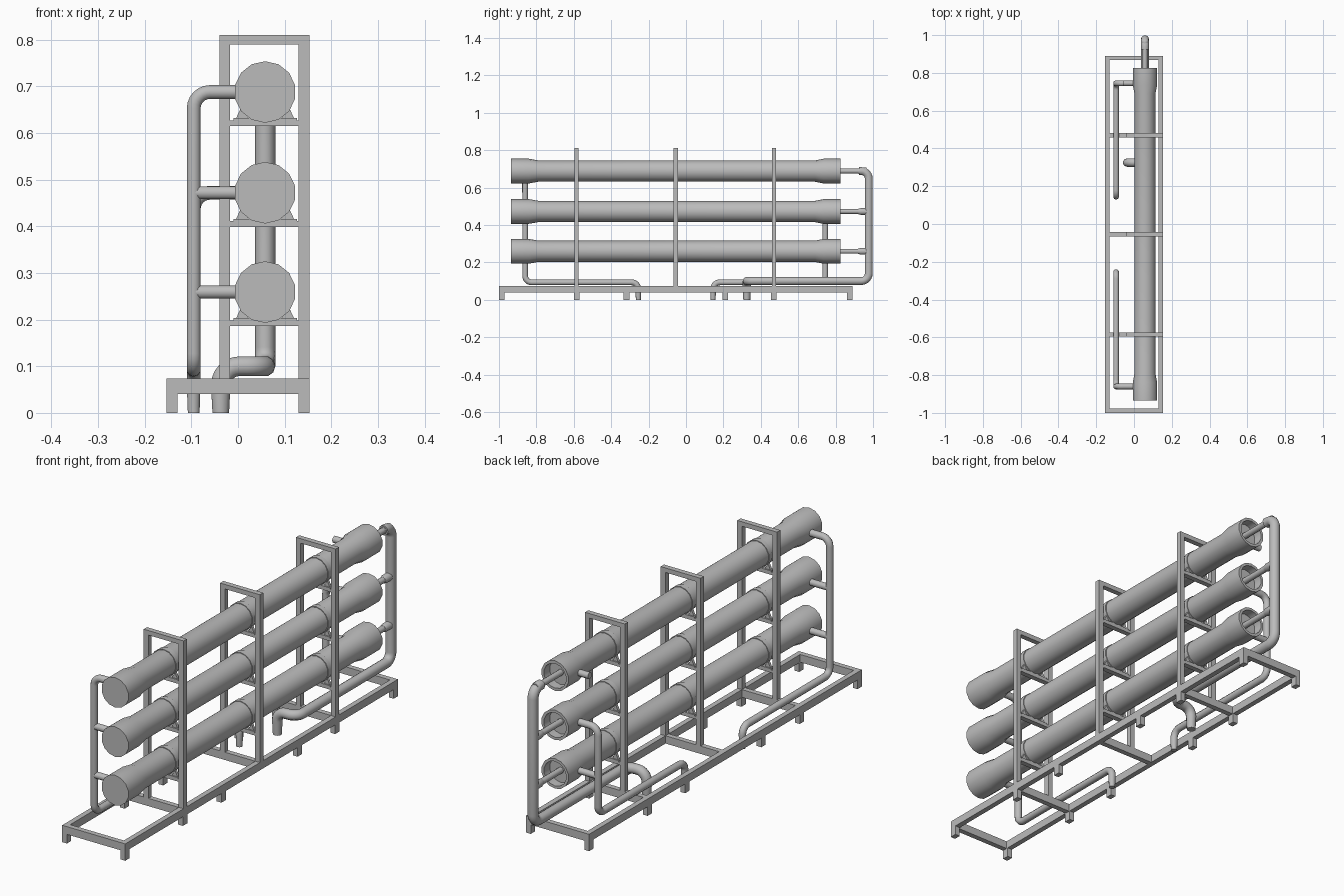
import bpy, bmesh, math
from mathutils import Vector

cube = bpy.data.objects.get("Cube")
if cube:
    bpy.data.objects.remove(cube, do_unlink=True)

grey = bpy.data.materials.new("painted_grey")
grey.use_nodes = True
COLOUR = (0.5, 0.5, 0.5, 1)
grey.diffuse_color = COLOUR
grey.node_tree.nodes["Principled BSDF"].inputs["Base Color"].default_value = COLOUR

TUBE_X = 0.058
TUBE_Z = (0.259, 0.472, 0.688)
PORTAL_Y = (-0.585, -0.055, 0.47)
BAR = 0.023
SIDE = 0.153


def finish(name, bm, smooth=False):
    bmesh.ops.recalc_face_normals(bm, faces=bm.faces)
    mesh = bpy.data.meshes.new(name)
    bm.to_mesh(mesh)
    bm.free()
    mesh.materials.append(grey)
    obj = bpy.data.objects.new(name, mesh)
    bpy.context.collection.objects.link(obj)
    if smooth:
        shade(obj)
    return obj


def shade(obj):
    bpy.ops.object.select_all(action='DESELECT')
    obj.select_set(True)
    bpy.context.view_layer.objects.active = obj
    bpy.ops.object.shade_smooth_by_angle(angle=math.radians(40))


def box(bm, x0, x1, y0, y1, z0, z1):
    made = bmesh.ops.create_cube(bm, size=1)["verts"]
    for v in made:
        v.co = ((x0 + x1) / 2 + v.co.x * (x1 - x0),
                (y0 + y1) / 2 + v.co.y * (y1 - y0),
                (z0 + z1) / 2 + v.co.z * (z1 - z0))


def lathe(name, profile, z, sides=14, closed=False):
    """Turn (y, radius) pairs around the tube axis."""
    bm = bmesh.new()
    rings = []
    for y, r in profile:
        rings.append([bm.verts.new((TUBE_X + r * math.sin(math.tau * i / sides), y,
                                    z + r * math.cos(math.tau * i / sides)))
                      for i in range(sides)])
    pairs = list(zip(rings, rings[1:]))
    if closed:
        pairs.append((rings[-1], rings[0]))
    else:
        bm.faces.new(rings[0])
        bm.faces.new(rings[-1])
    for a, b in pairs:
        for i in range(sides):
            j = (i + 1) % sides
            bm.faces.new((a[i], a[j], b[j], b[i]))
    return finish(name, bm, True)


def pipe(name, points, radius, bend=0.035, end_scale=1.0):
    """Round pipe through the points, with filleted corners."""
    pts = [Vector(p) for p in points]
    path = [pts[0]]
    for a, b, c in zip(pts, pts[1:], pts[2:]):
        p, q = b + (a - b).normalized() * bend, b + (c - b).normalized() * bend
        centre = p + q - b
        for i in range(7):
            t = math.pi / 2 * i / 6
            path.append(centre + (p - centre) * math.cos(t) + (q - centre) * math.sin(t))
    path.append(pts[-1])
    curve = bpy.data.curves.new(name, 'CURVE')
    curve.dimensions = '3D'
    curve.bevel_depth = radius
    curve.bevel_resolution = 3
    curve.use_fill_caps = True
    spline = curve.splines.new('POLY')
    spline.points.add(len(path) - 1)
    for sp, co in zip(spline.points, path):
        sp.co = (*co, 1)
    spline.points[-1].radius = end_scale
    curve.materials.append(grey)
    obj = bpy.data.objects.new(name, curve)
    bpy.context.collection.objects.link(obj)
    bpy.ops.object.select_all(action='DESELECT')
    obj.select_set(True)
    bpy.context.view_layer.objects.active = obj
    bpy.ops.object.convert(target='MESH')
    shade(bpy.context.object)


# Base frame: side rails, cross beams and feet
bm = bmesh.new()
LOW, TOP, FRONT, BACK = 0.04, 0.074, -1.0, 0.89
for x0 in (-SIDE, SIDE - BAR):
    box(bm, x0, x0 + BAR, FRONT, BACK, LOW, TOP)
for y in (FRONT + BAR / 2, *PORTAL_Y, BACK - BAR / 2):
    box(bm, BAR - SIDE, SIDE - BAR, y - BAR / 2, y + BAR / 2, LOW, TOP)
finish("base_frame", bm)

bm = bmesh.new()
for x0 in (-SIDE, SIDE - BAR):
    for y in (FRONT + 0.015, -0.585, -0.318, 0.21, 0.47, BACK - 0.015):
        box(bm, x0, x0 + BAR, y - 0.015, y + 0.015, 0, LOW)
finish("base_feet", bm)

# Portal frames with shelves
INNER = -0.04
for n, y in enumerate(PORTAL_Y, 1):
    y0, y1 = y - BAR / 2, y + BAR / 2
    bm = bmesh.new()
    for x0 in (INNER, SIDE - BAR):
        box(bm, x0, x0 + BAR, y0, y1, TOP, 0.79)
    box(bm, INNER, SIDE, y0, y1, 0.79, 0.81)
    for z in TUBE_Z:
        box(bm, INNER + BAR, SIDE - BAR, y0, y1, z - 0.073, z - 0.061)
    finish(f"portal_frame_{n}", bm)

    # Saddles and clamp bands holding each tube
    for m, z in enumerate(TUBE_Z, 1):
        bm = bmesh.new()
        box(bm, TUBE_X - 0.068, TUBE_X + 0.068, y0, y1, z - 0.061, z - 0.056)
        for s in (-1, 1):
            tri = [(0.062, -0.056), (0.05, -0.03), (0.035, -0.056)]
            ends = [[bm.verts.new((TUBE_X + s * a, yy, z + b)) for a, b in tri]
                    for yy in (y - 0.006, y + 0.006)]
            bm.faces.new(ends[0])
            bm.faces.new(ends[1])
            for i in range(3):
                j = (i + 1) % 3
                bm.faces.new((ends[0][i], ends[0][j], ends[1][j], ends[1][i]))
        finish(f"saddle_{n}_{m}", bm)
        lathe(f"clamp_band_{n}_{m}", [(y0, 0.055), (y0, 0.06), (y1, 0.06), (y1, 0.055)],
              z, closed=True)

# Pressure tubes: flared ends, closed front, recessed back
TUBE = [(-0.935, 0.066), (-0.84, 0.066), (-0.79, 0.057), (0.69, 0.057), (0.735, 0.066),
        (0.825, 0.066), (0.825, 0.054), (0.785, 0.054)]
for m, z in enumerate(TUBE_Z, 1):
    lathe(f"pressure_tube_{m}", TUBE, z)

# Front side manifold
SX, FLOOR = -0.095, 0.093
FY, RY = -0.86, 0.745
pipe("front_manifold", [(0.02, FY, TUBE_Z[2]), (SX, FY, TUBE_Z[2]), (SX, FY, FLOOR),
                        (SX, -0.255, FLOOR), (SX, -0.255, 0)], 0.0155, end_scale=0.85)
for m in (0, 1):
    pipe(f"front_branch_{m + 1}", [(0.02, FY, TUBE_Z[m]), (SX, FY, TUBE_Z[m])], 0.0145)

# Rear side manifold
pipe("rear_side_manifold", [(0.02, RY, TUBE_Z[1]), (SX, RY, TUBE_Z[1]), (SX, RY, FLOOR),
                            (SX, 0.145, FLOOR), (SX, 0.145, 0)], 0.0155, end_scale=0.85)
pipe("rear_side_branch", [(0.02, RY, TUBE_Z[0]), (SX, RY, TUBE_Z[0])], 0.0145)
pipe("rear_side_stub", [(0.02, RY, TUBE_Z[2]), (-0.055, RY, TUBE_Z[2])], 0.0145)

# End manifold
MY = 0.977
pipe("end_manifold", [(TUBE_X, 0.925, TUBE_Z[2]), (TUBE_X, MY, TUBE_Z[2]),
                      (TUBE_X, MY, 0.1), (TUBE_X, 0.325, 0.1),
                      (-0.037, 0.325, 0.1), (-0.037, 0.325, 0)],
     0.022, bend=0.04, end_scale=0.85)
for m, z in enumerate(TUBE_Z, 1):
    pipe(f"end_branch_{m}", [(TUBE_X, 0.78, z), (TUBE_X, MY - 0.01, z)], 0.0135)
    lathe(f"end_collar_{m}", [(0.92, 0.014), (0.935, 0.018), (0.965, 0.018)], z)
